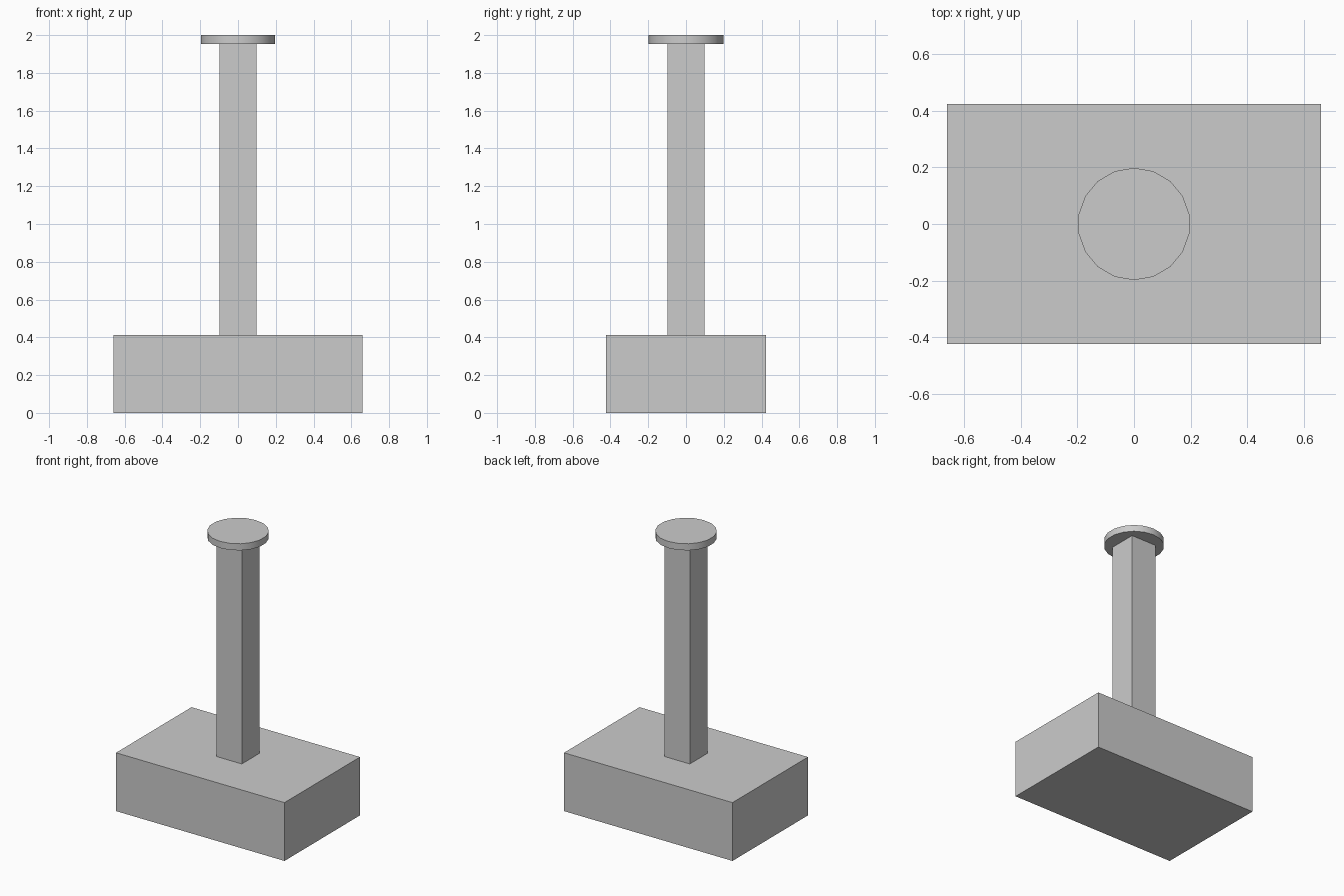
import bpy
import math

cube = bpy.data.objects.get("Cube")
if cube:
    bpy.data.objects.remove(cube, do_unlink=True)

GREY = (0.6, 0.6, 0.6, 1.0)
grey = bpy.data.materials.new("plain grey")
grey.use_nodes = True
grey.diffuse_color = GREY
grey.node_tree.nodes["Principled BSDF"].inputs["Base Color"].default_value = GREY


def box(name, width, depth, bottom, top):
    bpy.ops.mesh.primitive_cube_add(size=1, location=(0, 0, (bottom + top) / 2))
    part = bpy.context.object
    part.name = name
    part.scale = (width, depth, top - bottom)
    bpy.ops.object.transform_apply(location=False, rotation=False, scale=True)
    part.data.materials.append(grey)
    return part


# Heavy rectangular base and square post
box("base", 1.32, 0.845, 0, 0.413)
box("post", 0.198, 0.198, 0.413, 1.953)

# Round cap with a smooth rim
bpy.ops.mesh.primitive_cylinder_add(vertices=18, radius=0.198, depth=0.047,
                                    location=(0, 0, 1.9765))
cap = bpy.context.object
cap.name = "cap"
cap.data.materials.append(grey)
bpy.ops.object.shade_smooth_by_angle(angle=math.radians(30))
